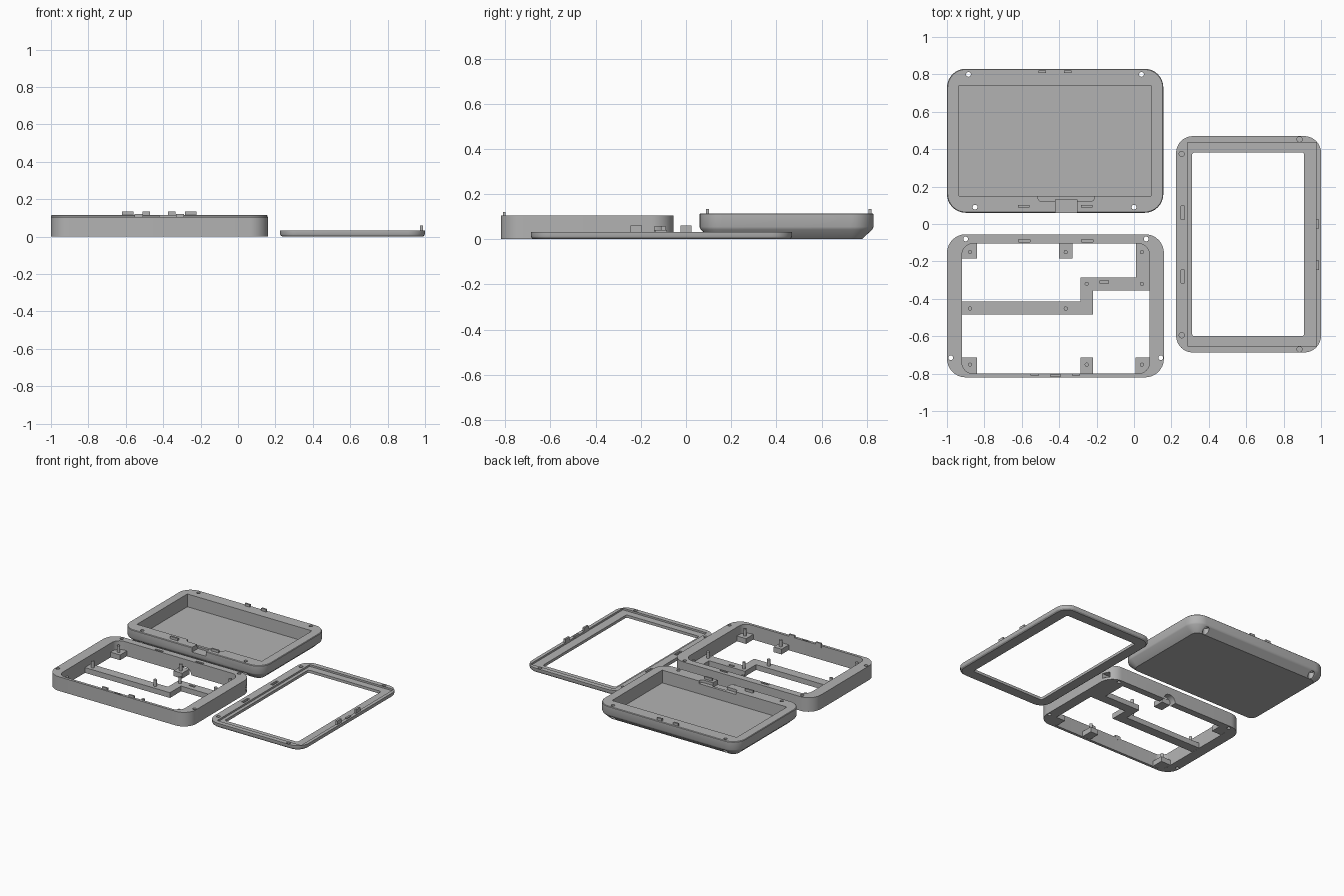
import bpy, bmesh
from math import sin, cos, pi, radians

if "Cube" in bpy.data.objects:
    bpy.data.objects.remove(bpy.data.objects["Cube"])

grey = bpy.data.materials.new("plain grey")
grey.use_nodes = True
grey.diffuse_color = (0.45, 0.45, 0.45, 1)
grey.node_tree.nodes["Principled BSDF"].inputs["Base Color"].default_value = grey.diffuse_color


def loft(name, loops):
    """Solid skinned through stacked loops of equal point count."""
    bm = bmesh.new()
    rings = [[bm.verts.new(p) for p in loop] for loop in loops]
    n = len(rings[0])
    for low, high in zip(rings, rings[1:]):
        for i in range(n):
            j = (i + 1) % n
            bm.faces.new((low[i], low[j], high[j], high[i]))
    bm.faces.new(rings[0][::-1])
    bm.faces.new(rings[-1])
    bmesh.ops.recalc_face_normals(bm, faces=bm.faces)
    mesh = bpy.data.meshes.new(name)
    bm.to_mesh(mesh)
    bm.free()
    mesh.materials.append(grey)
    obj = bpy.data.objects.new(name, mesh)
    bpy.context.collection.objects.link(obj)
    return obj


def rounded(rect, radius, inset, z, steps=8):
    x0, x1, y0, y1 = rect
    r = radius - inset
    pts = []
    corners = [(x1, y1), (x0, y1), (x0, y0), (x1, y0)]
    signs = [(-1, -1), (1, -1), (1, 1), (-1, 1)]
    for k, ((cx, cy), (sx, sy)) in enumerate(zip(corners, signs)):
        for s in range(steps + 1):
            a = (k + s / steps) * pi / 2
            pts.append((cx + sx * radius + r * cos(a), cy + sy * radius + r * sin(a), z))
    return pts


def slab(name, rect, radius, profile):
    return loft(name, [rounded(rect, radius, i, z) for i, z in profile])


def prism(name, outline, z0, z1):
    return loft(name, [[(x, y, z) for x, y in outline] for z in (z0, z1)])


def box(name, x0, x1, y0, y1, z0, z1):
    return prism(name, [(x0, y0), (x1, y0), (x1, y1), (x0, y1)], z0, z1)


def block(name, x, y, w, d, z0, z1):
    return box(name, x - w / 2, x + w / 2, y - d / 2, y + d / 2, z0, z1)


def rod(name, x, y, r, z0, z1, n=16):
    return prism(name, [(x + r * cos(2 * pi * i / n), y + r * sin(2 * pi * i / n))
                        for i in range(n)], z0, z1)


def cut(target, cutter):
    mod = target.modifiers.new("cut", 'BOOLEAN')
    mod.operation = 'DIFFERENCE'
    mod.solver = 'EXACT'
    mod.object = cutter
    bpy.context.view_layer.objects.active = target
    bpy.ops.object.modifier_apply(modifier=mod.name)
    bpy.data.objects.remove(cutter)


# Rear shell: chamfered tray with pocket, cable notch and screw holes
TRAY_TOP = 0.115
shell = slab("rear_shell", (-1, 0.157, 0.06, 0.83), 0.1,
             [(0.052, 0), (0.005, 0.043), (0, 0.055), (0, 0.111), (0.004, TRAY_TOP)])
cut(shell, box("pocket", -0.935, 0.09, 0.15, 0.74, 0.02, 0.2))
cut(shell, slab("notch", (-0.515, -0.21, 0.12, 0.2), 0.025, [(0, 0.095), (0, 0.2)]))
cut(shell, box("cable_gap", -0.42, -0.305, 0, 0.13, 0.08, 0.2))
for x, y in ((-0.885, 0.80), (0.04, 0.80), (-0.85, 0.09), (0.0, 0.09)):
    cut(shell, rod("hole", x, y, 0.013, -0.1, 0.2))
    cut(shell, rod("counterbore", x, y, 0.022, -0.1, 0.05))
for x in (-0.49, -0.355):
    block("shell_back_tab", x, 0.815, 0.04, 0.013, 0.1, 0.133)
for x in (-0.59, -0.253):
    block("shell_front_tab", x, 0.096, 0.062, 0.013, 0.1, 0.133)

# Middle frame: open ring with screw holes, slots and side port
FRAME_TOP = 0.105
frame = slab("middle_frame", (-1, 0.16, -0.82, -0.055), 0.1, [(0, 0), (0, FRAME_TOP)])
cut(frame, slab("opening", (-0.92, 0.083, -0.80, -0.105), 0.06, [(0, -0.1), (0, 0.2)]))
for x, y in ((-0.9, -0.08), (0.065, -0.08), (-0.98, -0.715), (0.143, -0.715)):
    cut(frame, rod("hole", x, y, 0.013, -0.1, 0.2))
for x in (-0.587, -0.25):
    cut(frame, block("slot", x, -0.09, 0.062, 0.014, 0.08, 0.2))
cut(frame, box("port", 0.05, 0.2, -0.14, -0.09, 0.02, 0.057))
cut(frame, block("latch_gap", -0.42, -0.81, 0.055, 0.012, 0.095, 0.2))
arch = rod("arch", 0, 0, 0.05, -0.05, 0.05)
arch.rotation_euler = (radians(90), 0, 0)
arch.location = (-0.36, -0.08, 0)
cut(frame, arch)
for x in (-0.53, -0.31):
    block("frame_tab", x, -0.805, 0.045, 0.012, 0.09, 0.121)

# Board supports: stepped bar, mounting blocks and locating pins
BAR_TOP = 0.04
bar = prism("support_bar", [(-0.925, -0.485), (-0.22, -0.485), (-0.22, -0.355), (0.09, -0.355),
                            (0.09, -0.10), (0.01, -0.10), (0.01, -0.285), (-0.285, -0.285),
                            (-0.285, -0.415), (-0.925, -0.415)], 0.001, BAR_TOP)
cut(bar, block("bar_slot", -0.16, -0.31, 0.045, 0.015, 0.025, 0.1))
for x0, x1, y0, y1 in ((-0.925, -0.84, -0.185, -0.1), (-0.4, -0.33, -0.185, -0.1),
                       (-0.925, -0.84, -0.805, -0.715), (-0.285, -0.22, -0.805, -0.715),
                       (0.007, 0.09, -0.805, -0.715)):
    box("mounting_block", x0, x1, y0, y1, 0.001, BAR_TOP)
left, right = -0.877, 0.042
for x, y in ((left, -0.15), (-0.365, -0.15), (right, -0.15), (-0.253, -0.32), (right, -0.32),
             (left, -0.452), (-0.365, -0.452), (left, -0.752), (-0.253, -0.752), (right, -0.752)):
    rod("locating_pin", x, y, 0.011, BAR_TOP - 0.01, 0.088, 12)

# Front bezel: thin ring with softened lower edge, screen recess and blind holes
BEZEL_TOP = 0.033
bezel = slab("front_bezel", (0.225, 1, -0.687, 0.47), 0.09,
             [(0.012, 0), (0.003, 0.007), (0, 0.014), (0, BEZEL_TOP)])
cut(bezel, slab("window", (0.31, 0.91, -0.6, 0.383), 0.015, [(0, -0.1), (0, 0.1)]))
cut(bezel, box("recess", 0.285, 0.975, -0.652, 0.435, 0.02, 0.1))
for x, y in ((0.255, 0.375), (0.885, 0.452), (0.255, -0.595), (0.885, -0.67)):
    cut(bezel, rod("blind_hole", x, y, 0.014, 0.01, 0.1))
for y in (0.06, -0.28):
    cut(bezel, block("bezel_slot", 0.26, y, 0.02, 0.07, 0.018, 0.1))
for y in (0.0, -0.22):
    block("bezel_tab", 0.981, y, 0.014, 0.05, 0.015, 0.06)
block("bezel_latch", 0.981, -0.11, 0.014, 0.05, 0.015, 0.04)

# Smooth round walls while keeping hard edges
bpy.ops.object.select_all(action='DESELECT')
for obj in (shell, frame, bezel):
    obj.select_set(True)
bpy.context.view_layer.objects.active = shell
bpy.ops.object.shade_smooth_by_angle(angle=radians(25))
